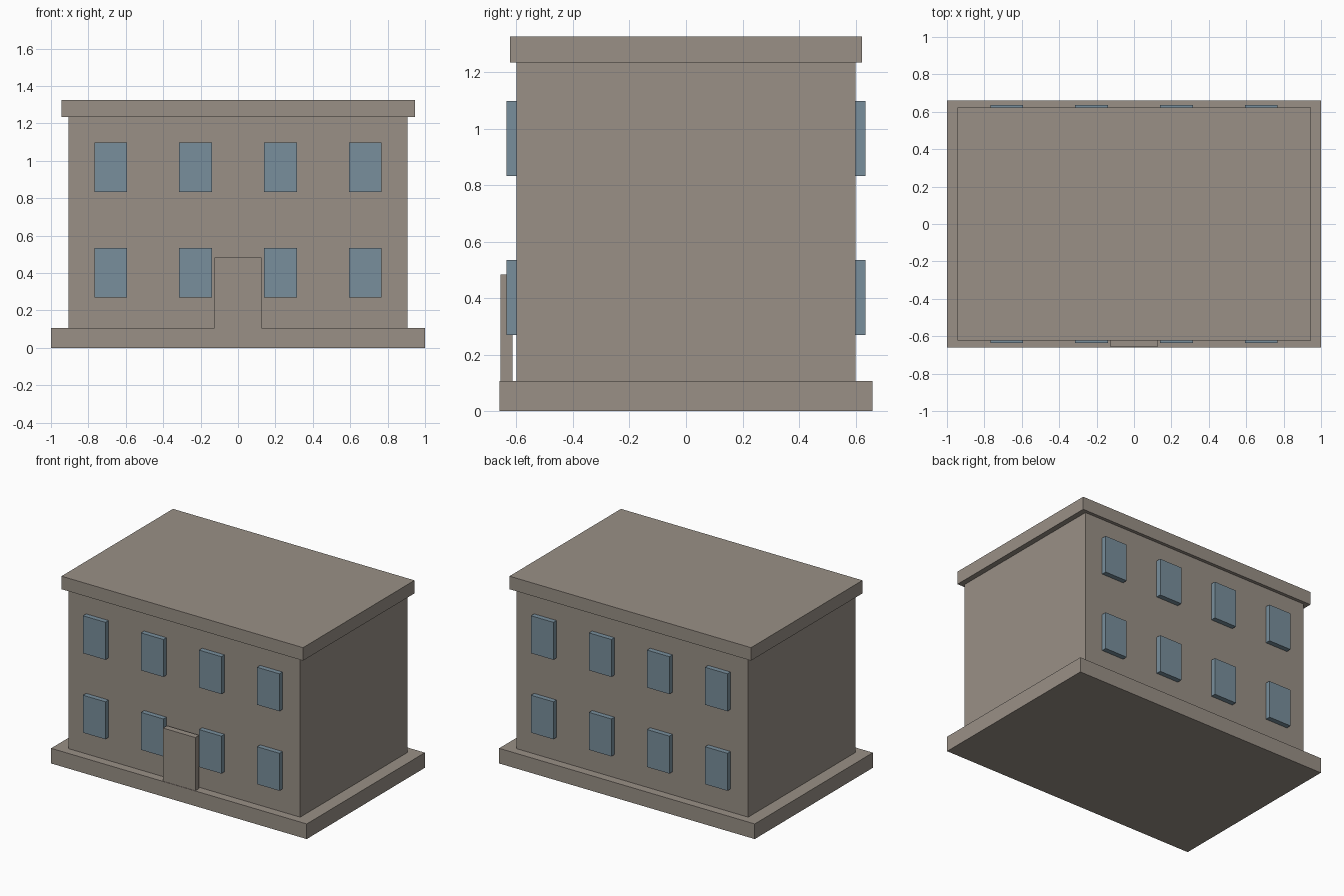
import bpy

cube = bpy.data.objects.get("Cube")
if cube:
    bpy.data.objects.remove(cube, do_unlink=True)


def make_material(name, rgb):
    mat = bpy.data.materials.new(name)
    mat.use_nodes = True
    colour = (*rgb, 1.0)
    mat.diffuse_color = colour
    mat.node_tree.nodes["Principled BSDF"].inputs["Base Color"].default_value = colour
    return mat


def box(name, mat, x, y, z):
    """Box spanning the given (low, high) range on each axis."""
    spans = (x, y, z)
    bpy.ops.mesh.primitive_cube_add(size=1, location=[(a + b) / 2 for a, b in spans])
    obj = bpy.context.object
    obj.name = name
    obj.scale = [b - a for a, b in spans]
    bpy.ops.object.transform_apply(location=False, rotation=False, scale=True)
    obj.data.materials.append(mat)
    return obj


stone = make_material("warm grey stone", (0.32, 0.28, 0.24))
glass = make_material("blue grey glass", (0.19, 0.275, 0.335))

# Plinth, walls and overhanging flat roof
box("base_slab", stone, (-1, 1), (-0.66, 0.66), (0, 0.107))
box("walls", stone, (-0.907, 0.907), (-0.6, 0.6), (0.107, 1.233))
box("roof_slab", stone, (-0.945, 0.945), (-0.623, 0.623), (1.233, 1.325))

# Door slab standing just clear of the front wall
box("front_door", stone, (-0.126, 0.126), (-0.657, -0.614), (0.107, 0.483))

# Two rows of four projecting windows on the front and back
WIDTH, HEIGHT, DEPTH, SPACING = 0.175, 0.265, 0.035, 0.454
for side, y in (("front", (-0.6 - DEPTH, -0.6)), ("back", (0.6, 0.6 + DEPTH))):
    for floor, sill in (("lower", 0.27), ("upper", 0.832)):
        for i in range(4):
            cx = (i - 1.5) * SPACING
            box(f"{side}_{floor}_window_{i + 1}", glass,
                (cx - WIDTH / 2, cx + WIDTH / 2), y, (sill, sill + HEIGHT))
